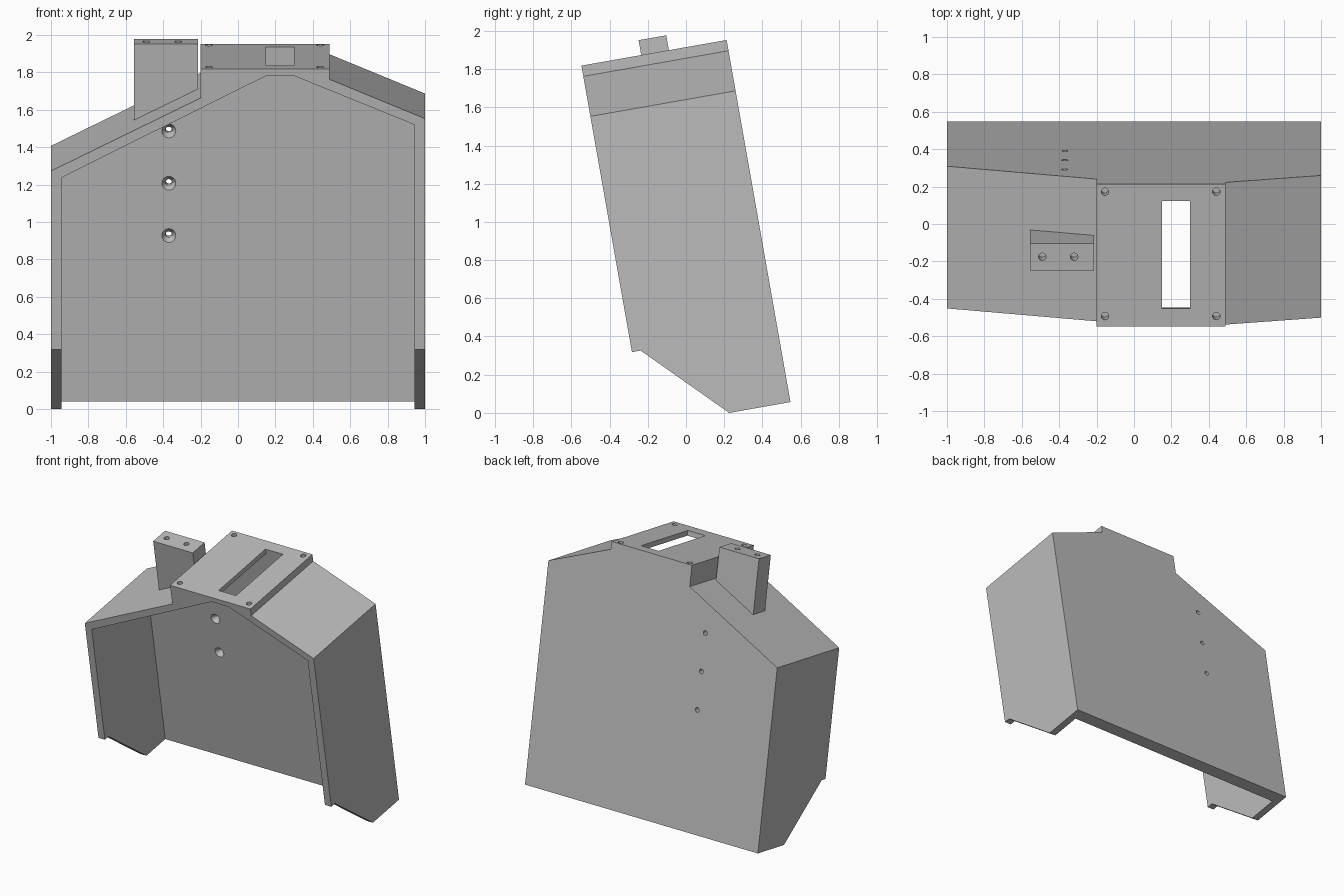
import bpy, bmesh, math
from mathutils import Matrix

if "Cube" in bpy.data.objects:
    bpy.data.objects.remove(bpy.data.objects["Cube"], do_unlink=True)

grey = bpy.data.materials.new("plain grey")
grey.use_nodes = True
grey.diffuse_color = (0.5, 0.5, 0.5, 1)
grey.node_tree.nodes["Principled BSDF"].inputs["Base Color"].default_value = (0.5, 0.5, 0.5, 1)

# The whole housing leans forward; parts are laid out upright with
# y = 0 on the back face, front towards -y, and then tilted.
TILT = Matrix.Translation((0, 0.547, 0.0566)) @ Matrix.Rotation(math.radians(10), 4, 'X')
DEPTH, BACK, WALL, TOP = 0.772, 0.091, 0.055, 1.925


def finish(name, bm):
    bmesh.ops.recalc_face_normals(bm, faces=bm.faces)
    bm.transform(TILT)
    mesh = bpy.data.meshes.new(name)
    bm.to_mesh(mesh)
    bm.free()
    mesh.materials.append(grey)
    obj = bpy.data.objects.new(name, mesh)
    bpy.context.collection.objects.link(obj)
    return obj


def prism(name, points, start, end, axis='Y'):
    """Extrude an (x, height) outline forwards, or a (depth, height) outline along x."""
    bm = bmesh.new()
    if axis == 'Y':
        verts = [bm.verts.new((a, -start, b)) for a, b in points]
        move = (0, start - end, 0)
    else:
        verts = [bm.verts.new((start, -a, b)) for a, b in points]
        move = (end - start, 0, 0)
    face = bm.faces.new(verts)
    ext = bmesh.ops.extrude_face_region(bm, geom=[face], use_keep_orig=True)
    moved = [v for v in ext["geom"] if isinstance(v, bmesh.types.BMVert)]
    bmesh.ops.translate(bm, verts=moved, vec=move)
    return finish(name, bm)


def drill(name, x, depth, height, r_low, r_high, length, forward=False):
    bm = bmesh.new()
    place = Matrix.Translation((x, -depth, height))
    if forward:
        place = place @ Matrix.Rotation(math.pi / 2, 4, 'X')
    bmesh.ops.create_cone(bm, cap_ends=True, segments=32, radius1=r_low,
                          radius2=r_high, depth=length, matrix=place)
    return finish(name, bm)


def cut(target, cutter):
    cutter.hide_render = True
    mod = target.modifiers.new("cut", 'BOOLEAN')
    mod.operation, mod.solver, mod.object = 'DIFFERENCE', 'EXACT', cutter
    bpy.context.view_layer.objects.active = target
    bpy.ops.object.modifier_apply(modifier=mod.name)
    bpy.data.objects.remove(cutter, do_unlink=True)


# Housing: gabled outline with a raised flat platform on top
housing = prism("housing", [(-1, 0), (1, 0), (1, 1.655), (0.49, 1.868), (0.49, TOP),
                            (-0.2, TOP), (-0.2, 1.767), (-1, 1.371)], 0, DEPTH)

# Hollow interior, open at the front and bottom
side = 1 - WALL
cut(housing, prism("hollow", [(-side, -0.2), (side, -0.2), (side, 1.621), (0.3, 1.887),
                              (0.15, 1.887), (-side, 1.334)], BACK, 1))

# Sloped lower front of the side walls
cut(housing, prism("slope", [(0.326, 0), (0.726, 0.402), (1, 0.402), (1, -0.2),
                             (0.326, -0.2)], -1.2, 1.2, axis='X'))

# Slot through the platform
cut(housing, prism("slot", [(0.15, 1.8), (0.3, 1.8), (0.3, 2), (0.15, 2)], BACK, 0.675))

# Platform corner holes
for x in (-0.155, 0.44):
    for depth in (0.041, 0.716):
        cut(housing, drill("corner_hole", x, depth, TOP, 0.02, 0.02, 0.16))

# Countersunk holes through the back wall
for height in (0.9, 1.184, 1.468):
    cut(housing, drill("screw_hole", -0.37, 0.05, height, 0.017, 0.017, 0.2, True))
    cut(housing, drill("countersink", -0.37, BACK - 0.015, height, 0.017, 0.038, 0.032, True))

# Upright tab standing on the sloping roof, with two holes in its top
tab = prism("mounting_tab", [(-0.555, 1.57), (-0.215, 1.738), (-0.215, 2.004),
                             (-0.555, 2.004)], 0.307, 0.454)
for x in (-0.49, -0.32):
    cut(tab, drill("tab_hole", x, 0.38, 2.004, 0.02, 0.02, 0.2))

# Smooth the round holes while keeping flat faces crisp
for obj in (housing, tab):
    bpy.ops.object.select_all(action='DESELECT')
    obj.select_set(True)
    bpy.context.view_layer.objects.active = obj
    bpy.ops.object.shade_smooth_by_angle(angle=math.radians(25))
